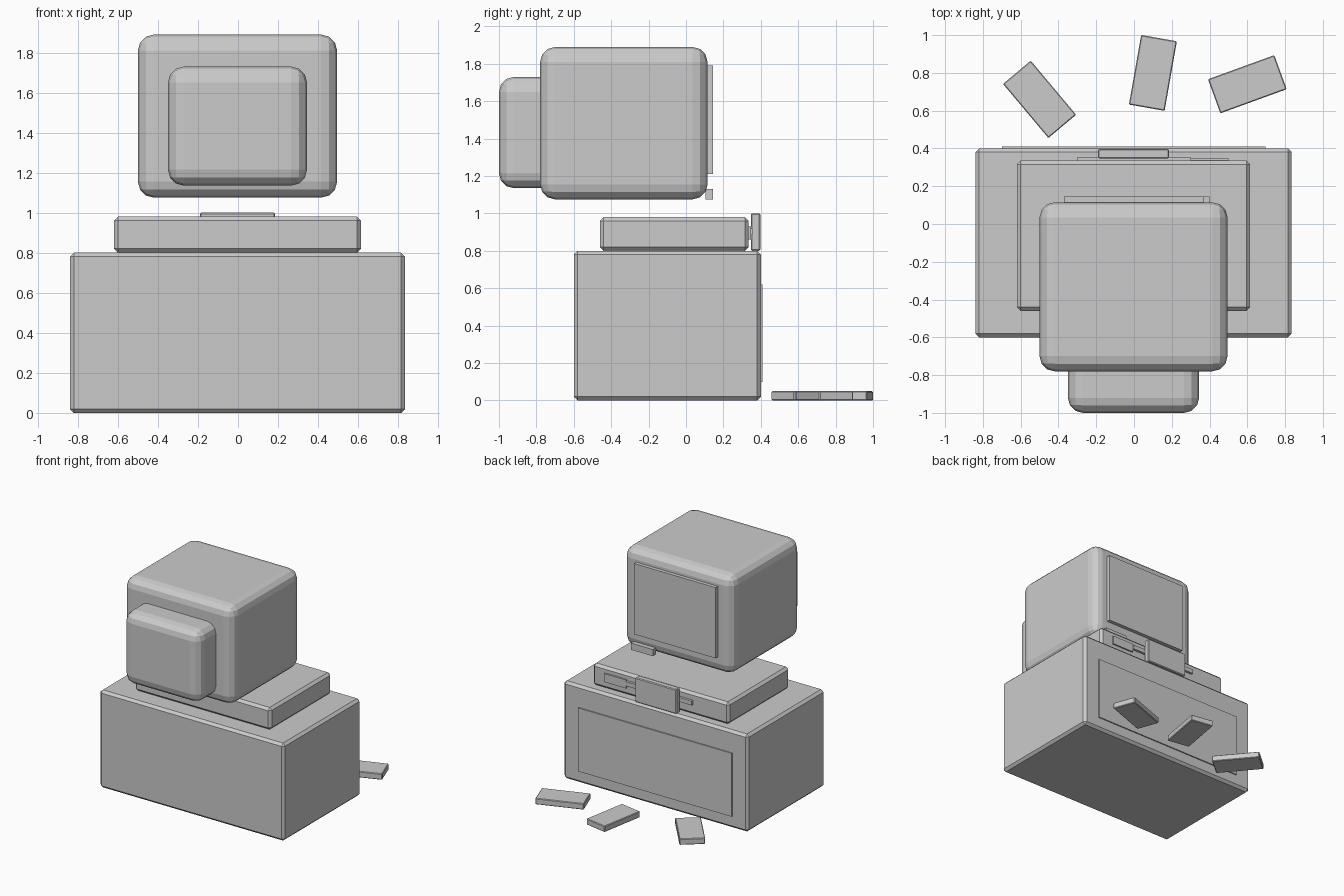
import bpy
from math import radians

# Remove the default cube
cube = bpy.data.objects.get("Cube")
if cube:
    bpy.data.objects.remove(cube, do_unlink=True)

# Single plain grey material
grey = bpy.data.materials.new("plain_grey")
grey.use_nodes = True
colour = (0.6, 0.6, 0.6, 1)
grey.diffuse_color = colour
grey.node_tree.nodes["Principled BSDF"].inputs["Base Color"].default_value = colour


def box(name, x, y, z, bevel=0.0, segments=1, turn=0, smooth=False):
    """Box spanning the given ranges, with optional rounded edges and a turn about z."""
    spans = (x, y, z)
    centre = [(a + b) / 2 for a, b in spans]
    bpy.ops.mesh.primitive_cube_add(size=1, location=centre)
    ob = bpy.context.object
    ob.name = name
    ob.scale = [b - a for a, b in spans]
    bpy.ops.object.transform_apply(location=False, rotation=False, scale=True)
    ob.data.materials.append(grey)
    if bevel:
        mod = ob.modifiers.new("rounded_edges", "BEVEL")
        mod.width = bevel
        mod.segments = segments
        bpy.ops.object.modifier_apply(modifier=mod.name)
    if smooth:
        bpy.ops.object.shade_smooth_by_angle(angle=radians(35))
    ob.rotation_euler.z = radians(turn)
    return ob


# Cabinet with a raised door panel
box("cabinet", (-0.84, 0.835), (-0.6, 0.4), (0, 0.8), 0.02)
box("cabinet_panel", (-0.7, 0.695), (0.39, 0.41), (0.1, 0.62))

# Game console with its slot, side plate and inserted cartridge
box("console", (-0.62, 0.615), (-0.46, 0.335), (0.8, 0.98), 0.02)
box("console_slot", (-0.3, 0.3), (0.32, 0.355), (0.885, 0.92))
box("console_side_plate", (0.3, 0.5), (0.32, 0.347), (0.86, 0.93))
box("inserted_cartridge", (-0.19, 0.185), (0.347, 0.397), (0.8, 1.0), 0.006)

# Television with rear housing, screen and button
box("television_case", (-0.5, 0.495), (-0.78, 0.115), (1.075, 1.89), 0.08, 3)
box("television_rear", (-0.35, 0.345), (-1.0, -0.62), (1.135, 1.73), 0.08, 3)
box("television_screen", (-0.37, 0.37), (0.1, 0.145), (1.21, 1.79))
box("television_button", (0.2, 0.4), (0.105, 0.145), (1.075, 1.13))

# Loose cartridges on the floor
for i, (cx, cy, turn) in enumerate([(-0.5, 0.66, -50), (0.1, 0.8, 80), (0.6, 0.74, 20)]):
    box(f"loose_cartridge_{i + 1}", (cx - 0.187, cx + 0.187),
        (cy - 0.096, cy + 0.096), (0, 0.05), 0.005, turn=turn)
